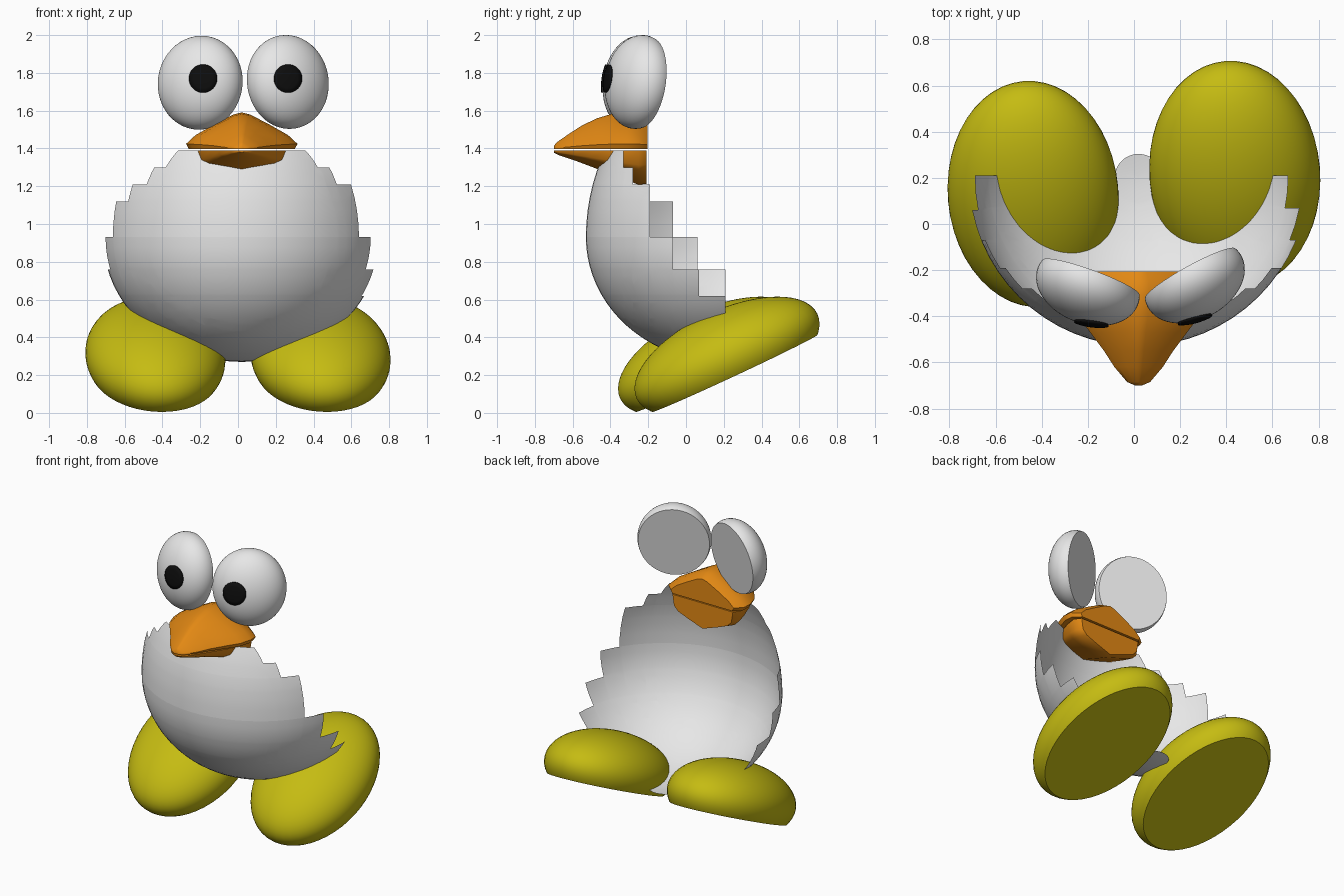
import bpy, bmesh, math
from mathutils import Matrix, Vector

if "Cube" in bpy.data.objects:
    bpy.data.objects.remove(bpy.data.objects["Cube"])


def material(name, rgb):
    m = bpy.data.materials.new(name)
    m.diffuse_color = (*rgb, 1)
    m.use_nodes = True
    m.node_tree.nodes["Principled BSDF"].inputs["Base Color"].default_value = m.diffuse_color
    return m


WHITE = material("white", (0.8, 0.8, 0.8))
ORANGE = material("orange", (0.77, 0.25, 0.007))
OLIVE = material("olive_yellow", (0.56, 0.50, 0.006))
BLACK = material("black", (0.004, 0.004, 0.004))


def finish(bm, name, mat, angle=50, recalc=True):
    if recalc:
        bmesh.ops.recalc_face_normals(bm, faces=bm.faces)
    me = bpy.data.meshes.new(name)
    bm.to_mesh(me)
    bm.free()
    me.materials.append(mat)
    ob = bpy.data.objects.new(name, me)
    bpy.context.collection.objects.link(ob)
    bpy.ops.object.select_all(action='DESELECT')
    ob.select_set(True)
    bpy.context.view_layer.objects.active = ob
    bpy.ops.object.shade_smooth_by_angle(angle=math.radians(angle))
    return ob


def rotation(yaw, pitch):
    return Matrix.Rotation(math.radians(yaw), 4, 'Z') @ Matrix.Rotation(math.radians(pitch), 4, 'X')


# Ellipsoid with a flat cut a little below its middle
def dome(name, centre, radii, rot, cut, mat):
    bm = bmesh.new()
    bmesh.ops.create_uvsphere(bm, u_segments=48, v_segments=32, radius=1)
    bmesh.ops.scale(bm, vec=radii, verts=bm.verts)
    res = bmesh.ops.bisect_plane(bm, geom=bm.verts[:] + bm.edges[:] + bm.faces[:],
                                 plane_co=(0, 0, -cut), plane_no=(0, 0, -1), clear_outer=True)
    rim = [e for e in res['geom_cut'] if isinstance(e, bmesh.types.BMEdge)]
    bmesh.ops.contextual_create(bm, geom=rim)
    bm.transform(Matrix.Translation(centre) @ rot)
    return finish(bm, name, mat, 40)


# Pupil disc draped over the front of an eye
def pupil(name, px, pz, r, centre, radii, rot):
    bm = bmesh.new()
    bmesh.ops.create_circle(bm, cap_ends=True, cap_tris=True, segments=32, radius=r)
    bmesh.ops.subdivide_edges(bm, edges=[e for e in bm.edges if not e.is_boundary], cuts=2)
    inv = rot.to_3x3().inverted()

    def to_unit(v):
        w = inv @ v
        return Vector((w.x / radii[0], w.y / radii[1], w.z / radii[2]))

    for v in bm.verts:
        start = Vector((px + v.co.x, -1.5, pz + v.co.y))
        o, d = to_unit(start - Vector(centre)), to_unit(Vector((0, 1, 0)))
        a, b, c = d.dot(d), o.dot(d), o.dot(o) - 1
        t = (-b - math.sqrt(max(b * b - a * c, 0))) / a
        v.co = start + Vector((0, t - 0.009, 0))
    bmesh.ops.recalc_face_normals(bm, faces=bm.faces)
    if sum(f.normal.y for f in bm.faces) > 0:
        bmesh.ops.reverse_faces(bm, faces=bm.faces)
    ob = finish(bm, name, BLACK, 50, False)
    mod = ob.modifiers.new("thickness", 'SOLIDIFY')
    mod.thickness = 0.009
    mod.offset = -1


# Loft a half-beak from stations (y, half width, height)
def beak(name, base, sign, stations, half):
    section = [(-u, v) for u, v in half] + [(u, v) for u, v in reversed(half[:-1])]
    bm = bmesh.new()
    rings = [[bm.verts.new((0.02 + u * w, y, base + sign * v * h)) for u, v in section]
             for y, w, h in stations]
    n = len(section)
    for a, b in zip(rings, rings[1:]):
        for i in range(n):
            j = (i + 1) % n
            bm.faces.new((a[i], a[j], b[j], b[i]))
    bm.faces.new(rings[0])
    bm.faces.new(rings[-1])
    finish(bm, name, ORANGE, 45)


# Body: egg-shaped open shell, its edge cut in steps
C = Vector((0.02, 0.20, 0.93))
LEFT = [(1.30, -0.33), (1.21, -0.28), (1.12, -0.19), (0.93, -0.07), (0.76, 0.06), (0.277, 0.21)]
RIGHT = [(1.30, -0.33), (1.21, -0.28), (0.93, -0.19), (0.76, -0.07), (0.62, 0.07), (0.277, 0.21)]
bm = bmesh.new()
bmesh.ops.create_uvsphere(bm, u_segments=64, v_segments=40, radius=1)
for v in bm.verts:
    v.co = C + Vector((v.co.x * 0.735, v.co.y * 0.73, v.co.z * (0.90 if v.co.z > 0 else 0.66)))
planes = {(0, 0, 1.39)} | {(0, 0, z) for z, _ in LEFT + RIGHT} | {(0, y, 0) for _, y in LEFT + RIGHT}
for p in sorted(planes):
    bmesh.ops.bisect_plane(bm, geom=bm.verts[:] + bm.edges[:] + bm.faces[:],
                           plane_co=p, plane_no=(0, 1, 0) if p[2] == 0 else (0, 0, 1))


def outside(f):
    c = f.calc_center_median()
    if c.z > 1.39:
        return True
    for z, limit in (RIGHT if c.x > C.x else LEFT):
        if c.z > z:
            return c.y > limit
    return False


bmesh.ops.delete(bm, geom=[f for f in bm.faces if outside(f)], context='FACES')
finish(bm, "body_shell", WHITE, 60, False)

# Feet: tilted domes with flat soles
for side, pos in (("right", (0.437, 0.217, 0.30)), ("left", (-0.4375, 0.13, 0.30))):
    dome(side + "_foot", pos, (0.37, 0.53, 0.245), rotation(5, 25), 0.10, OLIVE)

# Eyes and pupils
EYE = (0.232, 0.25, 0.16)
for side, pos, yaw, px in (("left", (-0.20, -0.27, 1.748), -20, -0.185),
                           ("right", (0.263, -0.25, 1.752), 29, 0.265)):
    rot = rotation(yaw, 82)
    dome(side + "_eye", pos, EYE, rot, 0.04, WHITE)
    pupil(side + "_pupil", px, 1.77, 0.075, pos, EYE, rot)

# Beak halves
beak("upper_beak", 1.397, 1,
     [(-0.70, 0.015, 0.015), (-0.685, 0.05, 0.035), (-0.62, 0.105, 0.08), (-0.55, 0.15, 0.125),
      (-0.47, 0.21, 0.163), (-0.39, 0.27, 0.187), (-0.31, 0.295, 0.194), (-0.25, 0.29, 0.185),
      (-0.205, 0.24, 0.16)],
     [(0.95, 0), (1, 0.14), (0.83, 0.38), (0.47, 0.69), (0.15, 0.94), (0, 1)])
beak("lower_beak", 1.388, -1,
     [(-0.70, 0.015, 0.01), (-0.67, 0.06, 0.025), (-0.58, 0.12, 0.055), (-0.50, 0.17, 0.085),
      (-0.41, 0.225, 0.12), (-0.32, 0.25, 0.155), (-0.25, 0.26, 0.18), (-0.21, 0.23, 0.175)],
     [(1, 0), (0.95, 0.42), (0.82, 0.6), (0.5, 0.77), (0, 1)])
